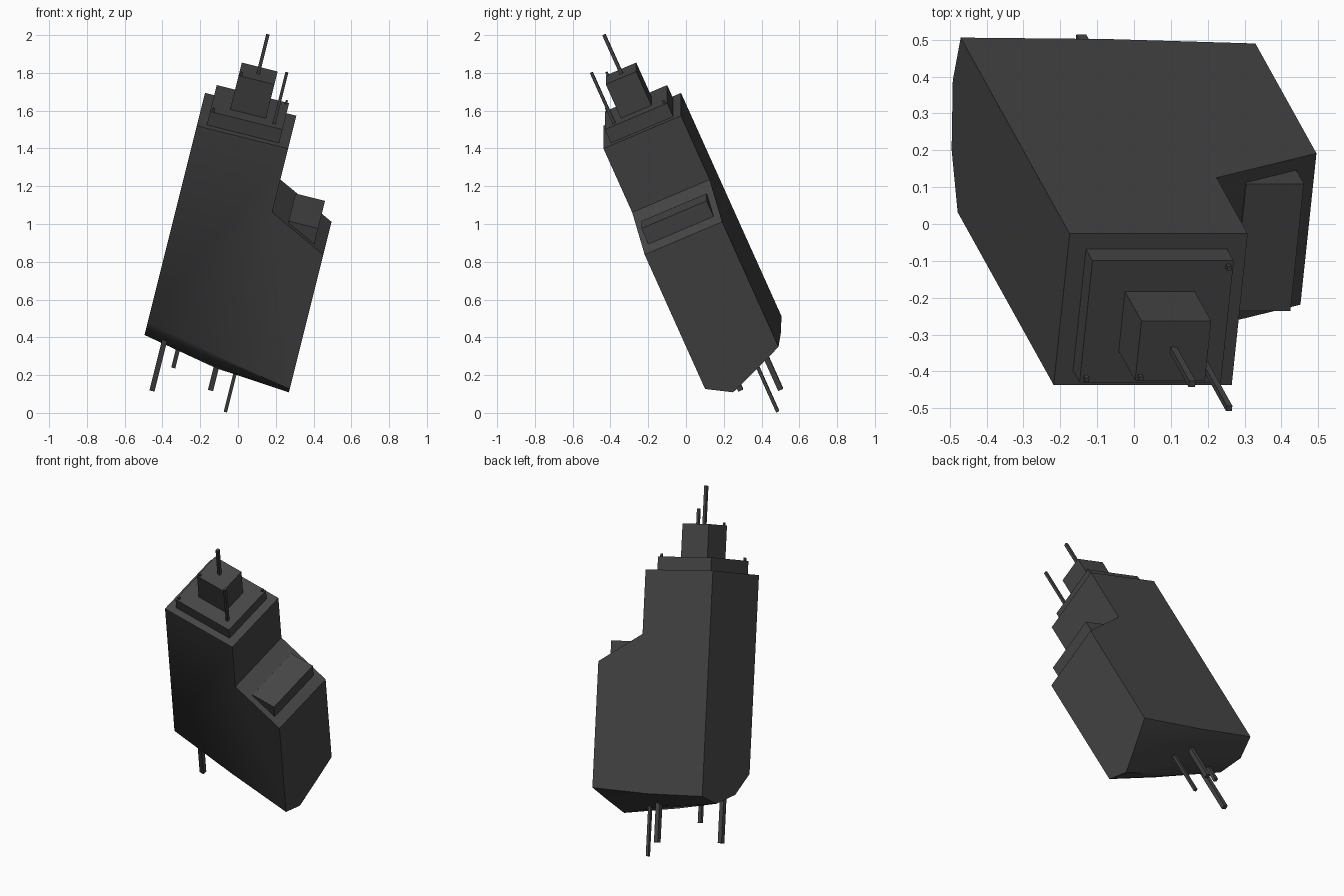
import bpy, bmesh
from mathutils import Vector, Matrix

if "Cube" in bpy.data.objects:
    bpy.data.objects.remove(bpy.data.objects["Cube"])

# Tilted local frame: u = right, v = back, w = up along the tower;
# origin at the front-left corner of the main roof
U = Vector((0.970, 0, -0.2425)).normalized()
W = Vector((0.2256, -0.400, 0.888))
W = (W - U * W.dot(U)).normalized()
V = W.cross(U)
FRAME = Matrix.Translation((-0.218, -0.437, 1.52)) @ Matrix((U, V, W)).transposed().to_4x4()

grey = bpy.data.materials.new("dark_grey")
grey.diffuse_color = (0.06, 0.06, 0.06, 1)
grey.use_nodes = True
grey.node_tree.nodes["Principled BSDF"].inputs["Base Color"].default_value = grey.diffuse_color


def finish(name, bm):
    bmesh.ops.recalc_face_normals(bm, faces=bm.faces)
    mesh = bpy.data.meshes.new(name)
    bm.to_mesh(mesh)
    bm.free()
    mesh.materials.append(grey)
    ob = bpy.data.objects.new(name, mesh)
    bpy.context.collection.objects.link(ob)
    ob.matrix_world = FRAME
    return ob


def box(name, u0, u1, v0, v1, w0, w1):
    bm = bmesh.new()
    bmesh.ops.create_cube(bm, size=1)
    lo, hi = Vector((u0, v0, w0)), Vector((u1, v1, w1))
    for vert in bm.verts:
        vert.co = Vector([lo[i] + (vert.co[i] + 0.5) * (hi[i] - lo[i]) for i in range(3)])
    return finish(name, bm)


def rod(name, u, v, w0, w1, r):
    return box(name, u - r, u + r, v - r, v + r, w0, w1)


# Main body: stepped profile lofted front to back, with a rounded underside
upper = [(0, 0), (0.498, 0), (0.498, -0.38), (0.815, -0.545)]
rows = [  # depth, underside height at right, middle, left
    (0.0, -1.345, -1.27, -1.172),
    (0.129, -1.421, -1.388, -1.302),
    (0.306, -1.35, -1.385, -1.365),
    (0.448, -1.29, -1.32, -1.33),
]
bm = bmesh.new()
rings = []
for v, right, mid, left in rows:
    pts = upper + [(0.815, right), (0.41, mid), (0, left)]
    rings.append([bm.verts.new((u, v, w)) for u, w in pts])
for a, b in zip(rings, rings[1:]):
    for i in range(len(a)):
        j = (i + 1) % len(a)
        bm.faces.new((a[i], a[j], b[j], b[i]))
bm.faces.new(rings[0])
bm.faces.new(rings[-1])
body = finish("main_body", bm)
bpy.context.view_layer.objects.active = body
body.select_set(True)
bpy.ops.object.shade_smooth_by_angle(angle=0.85)

# Roof tiers and the block on the sloped shoulder
box("lower_roof_tier", 0.05, 0.445, 0.043, 0.403, -0.01, 0.08)
box("upper_roof_tier", 0.15, 0.345, 0.136, 0.312, 0.07, 0.281)
box("shoulder_block", 0.594, 0.755, 0.035, 0.412, -0.56, -0.421)

# Masts above, rods hanging below
rod("centre_mast", 0.248, 0.226, 0.27, 0.51, 0.009)
rod("corner_mast", 0.394, 0.097, 0.07, 0.381, 0.008)
rod("long_lower_rod", 0.514, 0.273, -1.68, -1.3, 0.009)
rod("middle_lower_rod", 0.41, 0.325, -1.6, -1.3, 0.014)
rod("left_lower_rod", 0.11, 0.10, -1.587, -1.2, 0.014)
rod("short_lower_rod", 0.19, 0.205, -1.475, -1.25, 0.011)

# Tiny corner lamps on the tiers
for i, (u, v, w) in enumerate([(0.43, 0.388, 0.08), (0.065, 0.058, 0.08), (0.162, 0.148, 0.281)]):
    rod("corner_lamp_%d" % (i + 1), u, v, w - 0.005, w + 0.018, 0.006)
